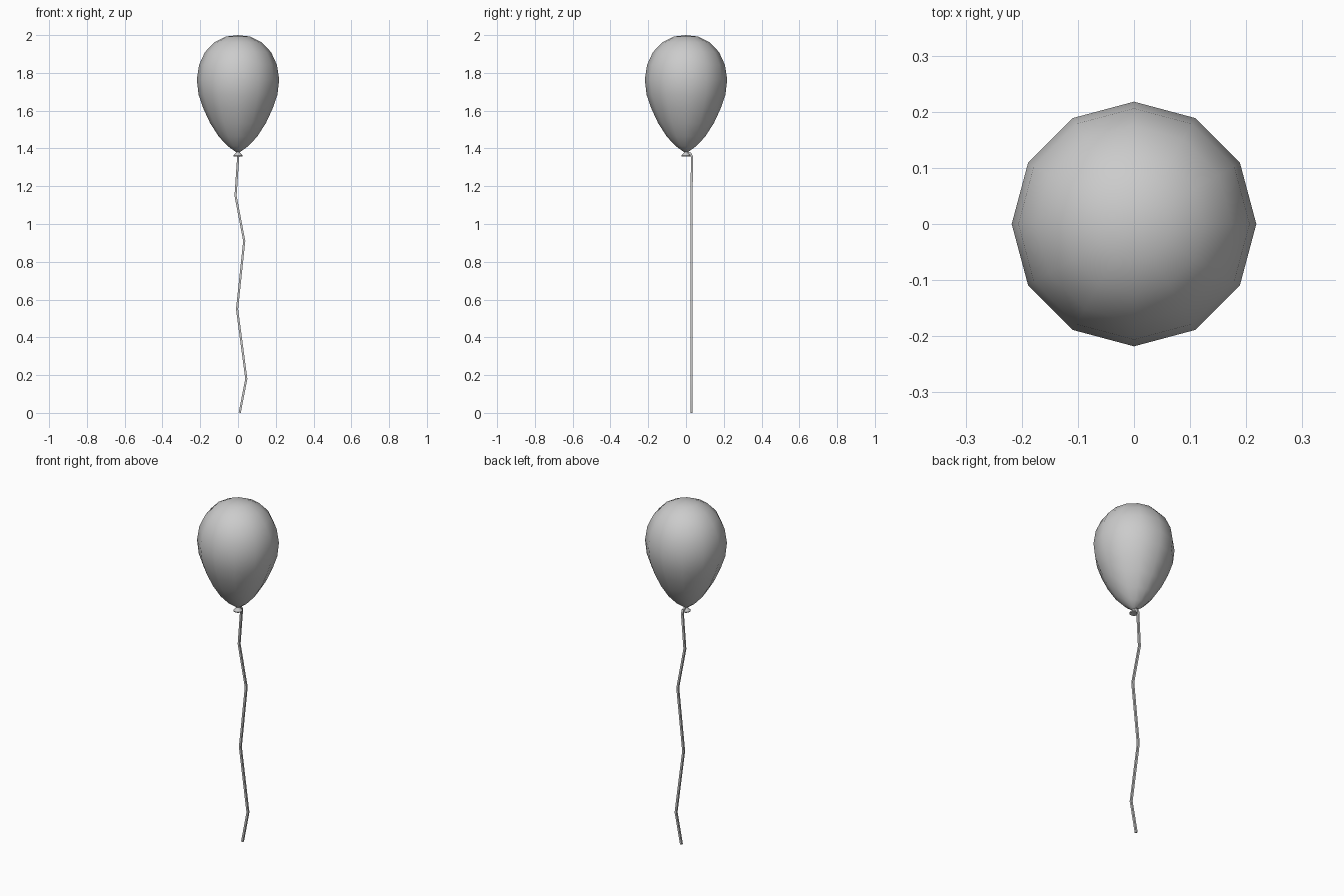
import bpy, bmesh, math
from mathutils import Vector

if "Cube" in bpy.data.objects:
    bpy.data.objects.remove(bpy.data.objects["Cube"])


def finish(name, bm, angle):
    bmesh.ops.remove_doubles(bm, verts=bm.verts, dist=0.0003)
    bmesh.ops.recalc_face_normals(bm, faces=bm.faces)
    mesh = bpy.data.meshes.new(name)
    bm.to_mesh(mesh)
    bm.free()
    ob = bpy.data.objects.new(name, mesh)
    bpy.context.collection.objects.link(ob)
    bpy.ops.object.select_all(action='DESELECT')
    ob.select_set(True)
    bpy.context.view_layer.objects.active = ob
    bpy.ops.object.shade_smooth_by_angle(angle=math.radians(angle))
    return ob


def lathe(name, profile, sides, angle):
    bm = bmesh.new()
    vs = [bm.verts.new((r, 0, z)) for r, z in profile]
    es = [bm.edges.new(p) for p in zip(vs, vs[1:])]
    bmesh.ops.spin(bm, geom=vs + es, cent=(0, 0, 0), axis=(0, 0, 1),
                   angle=math.tau, steps=sides)
    return finish(name, bm, angle)


def tube(name, path, radius, sides, angle):
    pts = [Vector(p) for p in path]
    bm = bmesh.new()
    rings = []
    for i, p in enumerate(pts):
        t = (pts[min(i + 1, len(pts) - 1)] - pts[max(i - 1, 0)]).normalized()
        u = t.cross(Vector((1, 0, 0))).normalized()
        v = t.cross(u)
        rings.append([bm.verts.new(p + radius * (math.cos(a) * u + math.sin(a) * v))
                      for a in (math.tau * (k + 0.5) / sides for k in range(sides))])
    for a, b in zip(rings, rings[1:]):
        for k in range(sides):
            j = (k + 1) % sides
            bm.faces.new((a[k], a[j], b[j], b[k]))
    bm.faces.new(rings[0])
    bm.faces.new(rings[-1])
    return finish(name, bm, angle)


# Teardrop balloon body
lathe("balloon_body", [
    (0, 2.0), (0.065, 1.992), (0.125, 1.962), (0.175, 1.91), (0.206, 1.843),
    (0.218, 1.765), (0.209, 1.685), (0.183, 1.61), (0.148, 1.535),
    (0.102, 1.463), (0.055, 1.413), (0.012, 1.382), (0, 1.38)], 12, 60)

# Flared knot lip under the body
lathe("knot", [(0, 1.388), (0.009, 1.384), (0.012, 1.375), (0.025, 1.362),
               (0.024, 1.357), (0, 1.362)], 12, 40)

# Kinked hanging string
tube("string", [
    (0, 0, 1.38), (0.001, 0.024, 1.372), (0.001, 0.032, 1.355),
    (-0.013, 0.029, 1.15), (0.033, 0.029, 0.91), (-0.005, 0.029, 0.55),
    (0.044, 0.029, 0.18), (0.009, 0.029, 0.001)], 0.008, 4, 30)
